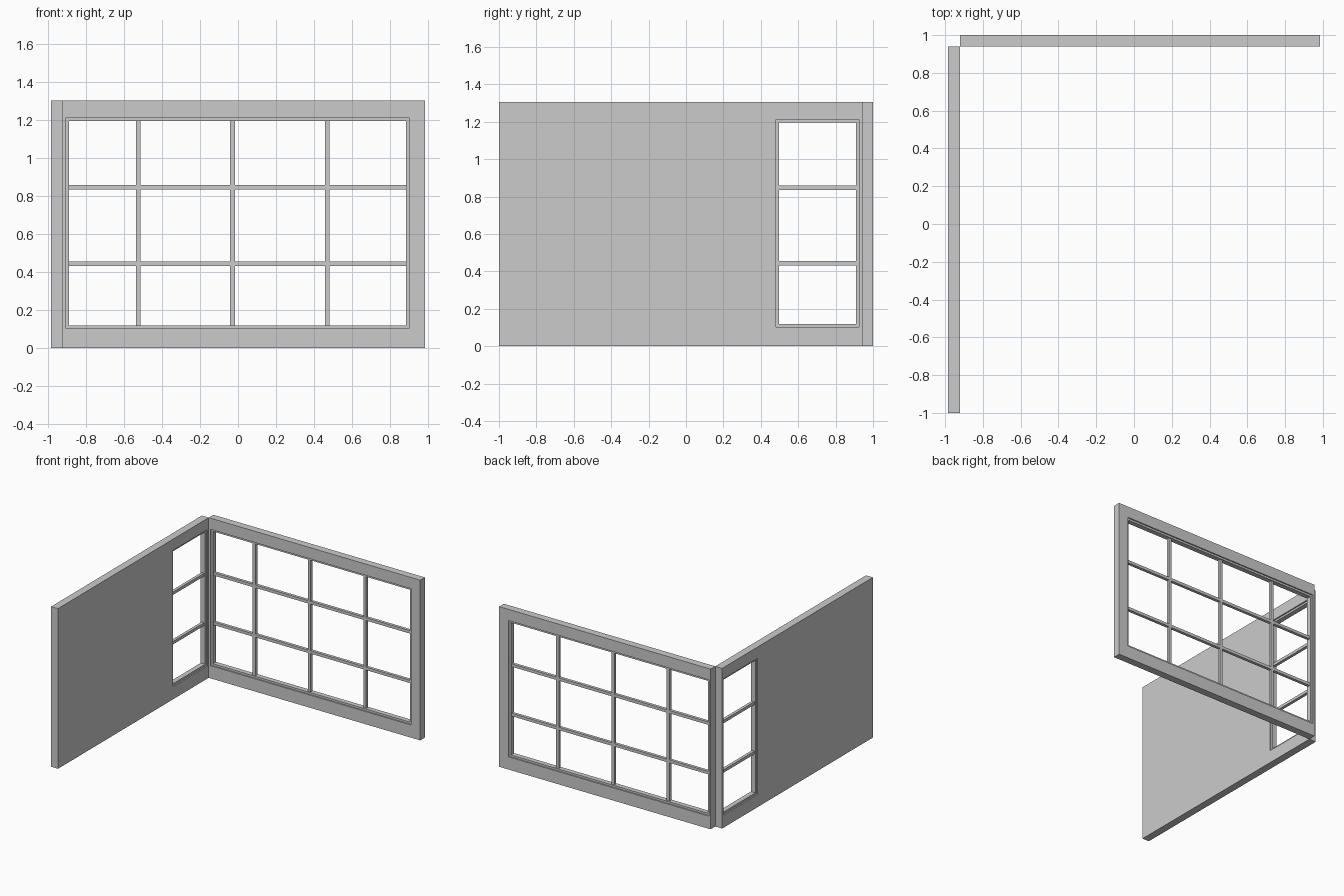
import bpy, bmesh

if "Cube" in bpy.data.objects:
    bpy.data.objects.remove(bpy.data.objects["Cube"])

H = 1.305                  # wall height
Z0, Z1 = 0.103, 1.213      # window opening, bottom and top


def finish(name, bm):
    bmesh.ops.recalc_face_normals(bm, faces=bm.faces)
    me = bpy.data.meshes.new(name)
    bm.to_mesh(me)
    bm.free()
    ob = bpy.data.objects.new(name, me)
    bpy.context.collection.objects.link(ob)
    return ob


def place(axis, u, d, z):
    # u runs along the wall, d through its thickness
    return (u, d, z) if axis == 'x' else (d, u, z)


def ring(name, axis, outer, inner, d0, d1):
    """Rectangular slab with a rectangular hole; rects are (u0, u1, z0, z1)."""
    bm = bmesh.new()
    loops = []
    for r, d in ((outer, d0), (outer, d1), (inner, d1), (inner, d0)):
        pts = ((r[0], r[2]), (r[1], r[2]), (r[1], r[3]), (r[0], r[3]))
        loops.append([bm.verts.new(place(axis, u, d, z)) for u, z in pts])
    for k in range(4):
        a, b = loops[k], loops[(k + 1) % 4]
        for i in range(4):
            j = (i + 1) % 4
            bm.faces.new((a[i], a[j], b[j], b[i]))
    return finish(name, bm)


def bar(name, axis, u0, u1, z0, z1, d0, d1):
    bm = bmesh.new()
    bmesh.ops.create_cube(bm, size=1)
    for v in bm.verts:
        v.co = place(axis, u1 if v.co.x > 0 else u0,
                     d1 if v.co.y > 0 else d0, z1 if v.co.z > 0 else z0)
    return finish(name, bm)


def window_wall(prefix, axis, wall, hole, d0, d1, uprights):
    mid, t, w = (d0 + d1) / 2, 0.016, 0.012
    opening = (*hole, Z0, Z1)
    glass = (hole[0] + t, hole[1] - t, Z0 + t, Z1 - t)
    ring(prefix + "_wall", axis, (*wall, 0, H), opening, d0, d1)
    ring(prefix + "_window_frame", axis, opening, glass, mid - 0.02, mid + 0.02)
    # glazing bars
    for i, u in enumerate(uprights):
        bar(f"{prefix}_upright_bar_{i}", axis, u - w, u + w,
            glass[2], glass[3], mid - w, mid + w)
    for i, z in enumerate((0.444, 0.847)):
        bar(f"{prefix}_cross_bar_{i}", axis, glass[0], glass[1],
            z - w, z + w, mid - w, mid + w)


# long wall with the wide window
window_wall("back", 'x', (-0.922, 0.984), (-0.907, 0.90), 0.94, 1.0,
            (-0.526, -0.029, 0.471))
# side wall with the narrow window near the corner
window_wall("side", 'y', (-1.0, 0.94), (0.482, 0.925), -0.984, -0.922, ())
